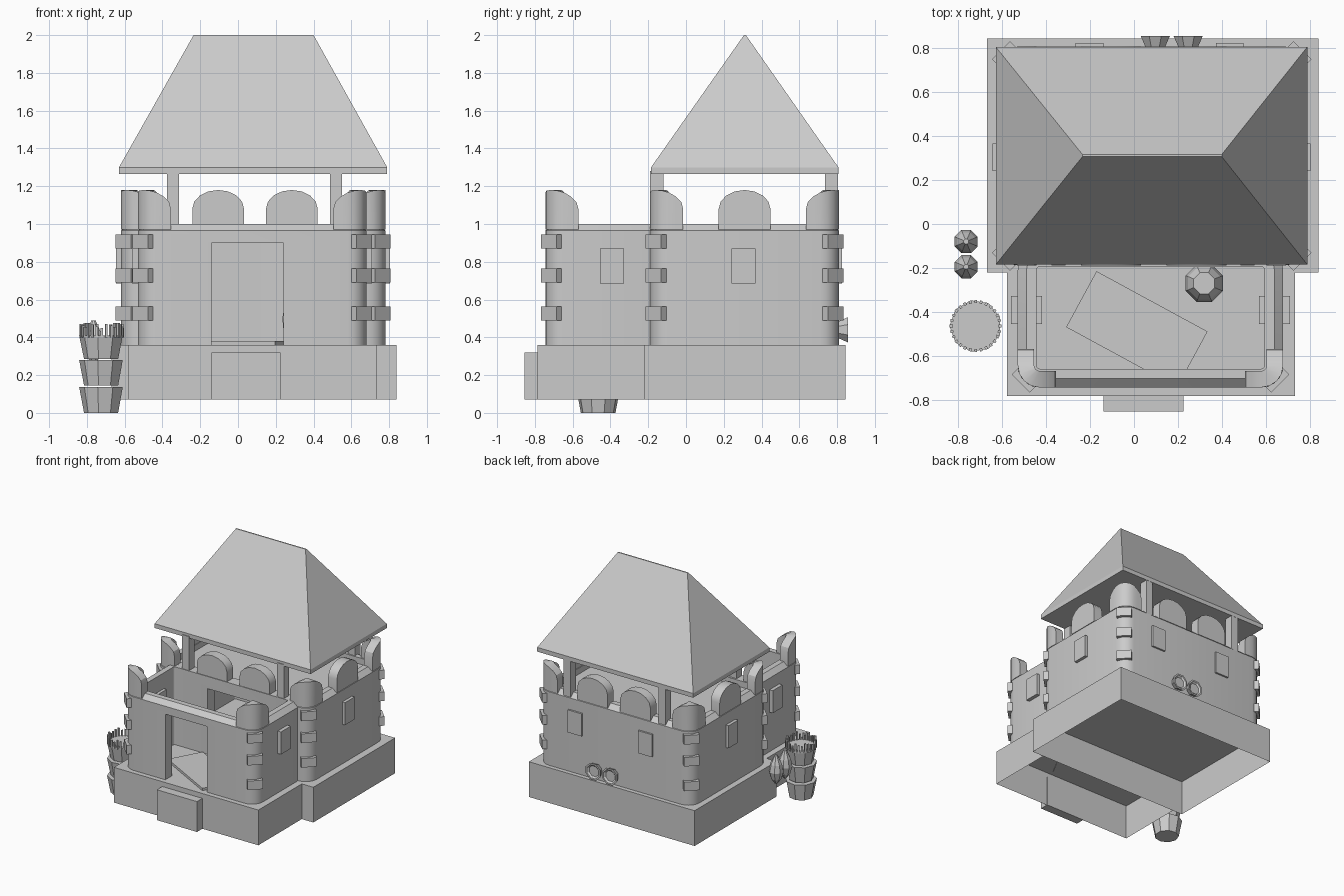
import bpy, bmesh
from math import sin, cos, pi, sqrt, radians
from mathutils import Matrix

cube = bpy.data.objects.get("Cube")
if cube:
    bpy.data.objects.remove(cube, do_unlink=True)

stone = bpy.data.materials.new("light_grey")
stone.use_nodes = True
GREY = (0.6, 0.6, 0.6, 1)
stone.diffuse_color = GREY
stone.node_tree.nodes["Principled BSDF"].inputs["Base Color"].default_value = GREY


def loft(name, loops, ring=False, caps=(True, True)):
    """Skin matching point loops; cap the ends or join them into a ring."""
    bm = bmesh.new()
    rows = [[bm.verts.new(p) for p in loop] for loop in loops]
    pairs = list(zip(rows, rows[1:]))
    if ring:
        pairs.append((rows[-1], rows[0]))
    for a, b in pairs:
        for i in range(len(a)):
            j = (i + 1) % len(a)
            bm.faces.new((a[i], a[j], b[j], b[i]))
    if not ring:
        for use, row in zip(caps, (rows[0], rows[-1])):
            if use:
                bm.faces.new(row)
    bmesh.ops.recalc_face_normals(bm, faces=bm.faces)
    mesh = bpy.data.meshes.new(name)
    bm.to_mesh(mesh)
    bm.free()
    mesh.materials.append(stone)
    obj = bpy.data.objects.new(name, mesh)
    bpy.context.collection.objects.link(obj)
    return obj


def rect(x0, x1, y0, y1, z):
    return [(x0, y0, z), (x1, y0, z), (x1, y1, z), (x0, y1, z)]


def box(name, x0, x1, y0, y1, z0, z1, **kw):
    return loft(name, [rect(x0, x1, y0, y1, z) for z in (z0, z1)], **kw)


def rounded(x0, x1, y0, y1, inset, z, r=0.1, n=5):
    """Rounded rectangle, moved inwards by inset."""
    pts = []
    for k, (cx, cy) in enumerate([(x1 - r, y1 - r), (x0 + r, y1 - r),
                                  (x0 + r, y0 + r), (x1 - r, y0 + r)]):
        for i in range(n + 1):
            a = (k + i / n) * pi / 2
            pts.append((cx + (r - inset) * cos(a), cy + (r - inset) * sin(a), z))
    return pts


def turned(name, x, y, profile, sides=8):
    """Faceted vessel from (radius, height) pairs."""
    return loft(name, [[(x + r * cos(2 * pi * (i + 0.5) / sides),
                         y + r * sin(2 * pi * (i + 0.5) / sides), z)
                        for i in range(sides)] for r, z in profile])


smooth = []
COURT = (-0.53, 0.68, -0.745, -0.11)
KEEP = (-0.62, 0.78, -0.19, 0.81)

# Hollow plinths and door step
box("keep_plinth", -0.67, 0.84, -0.22, 0.845, 0.07, 0.36, caps=(False, True))
box("court_plinth", -0.58, 0.735, -0.785, -0.22, 0.07, 0.36, caps=(False, True))
box("door_step", -0.14, 0.225, -0.855, -0.78, 0.07, 0.32)

# Walls with chamfered tops, doorways cut through both
cutter = box("doorway_cutter", -0.14, 0.24, -0.9, -0.05, 0.3, 0.9)
cutter.hide_render = True
for name, area in (("court_wall", COURT), ("keep_wall", KEEP)):
    steps = [(0, 0.36), (0, 0.965), (0.04, 1.0), (0.085, 1.0), (0.085, 0.36)]
    wall = loft(name, [rounded(*area, i, z) for i, z in steps], ring=True)
    mod = wall.modifiers.new("doorway", 'BOOLEAN')
    mod.operation = 'DIFFERENCE'
    mod.object = cutter
    mod.solver = 'EXACT'
    bpy.context.view_layer.objects.active = wall
    bpy.ops.object.modifier_apply(modifier="doorway")
    smooth.append(wall)
bpy.data.objects.remove(cutter, do_unlink=True)
box("keep_upper_floor", -0.56, 0.72, -0.13, 0.75, 0.92, 0.95)


def merlon(name, outer, inner, ts):
    """Arched battlement along a pair of matching paths."""
    loops = []
    for (ox, oy), (ix, iy), t in zip(outer, inner, ts):
        top = 1.08 + 0.1 * sqrt(max(0, 1 - t * t))
        loops.append([(ox, oy, 0.97), (ox, oy, top), (ix, iy, top), (ix, iy, 0.97)])
    smooth.append(loft(name, loops))


# Straight battlements on the keep
ts = [-cos(pi * i / 8) for i in range(9)]
half = 0.137
for label, y0, y1 in (("front", -0.19, -0.11), ("back", 0.81, 0.73)):
    for cx in (-0.105, 0.285):
        merlon(label + "_merlon", [(cx + half * t, y0) for t in ts],
               [(cx + half * t, y1) for t in ts], ts)
for x0, x1 in ((-0.62, -0.54), (0.78, 0.70)):
    merlon("side_merlon", [(x0, 0.31 + half * t) for t in ts],
           [(x1, 0.31 + half * t) for t in ts], ts)


# Corner battlements and corner stones
def bend(cx, cy, sx, sy, r):
    leads = [0.075, 0.065, 0.035]
    path = [(r, -d) for d in leads]
    path += [(r * cos(i * pi / 8), r * sin(i * pi / 8)) for i in range(5)]
    path += [(-d, r) for d in reversed(leads)]
    return [(cx + sx * u, cy + sy * v) for u, v in path]


def corner(x, y, sx, sy):
    cx, cy = x - sx * 0.1, y - sy * 0.1
    bend_ts = [-1, -0.93, -0.75, -0.5, -0.25, 0, 0.25, 0.5, 0.75, 0.93, 1]
    merlon("corner_merlon", bend(cx, cy, sx, sy, 0.1), bend(cx, cy, sx, sy, 0.025), bend_ts)
    for z in (0.525, 0.728, 0.908):
        quoin = box("corner_stone", -0.02, 0.02, -0.058, 0.058, -0.037, 0.037)
        quoin.data.transform(Matrix.Translation((x - sx * 0.027, y - sy * 0.032, z))
                             @ Matrix.Rotation(sx * sy * pi / 4, 4, 'Z'))


for x, sx in ((-0.53, -1), (0.68, 1)):
    corner(x, -0.745, sx, -1)
for x, sx in ((-0.62, -1), (0.78, 1)):
    for y, sy in ((-0.19, -1), (0.81, 1)):
        corner(x, y, sx, sy)

# Window blocks through the walls
for x0, x1, y in ((-0.56, -0.42, -0.392), (0.57, 0.71, -0.392),
                  (-0.645, -0.51, 0.305), (0.67, 0.805, 0.305)):
    box("side_window", x0, x1, y - 0.063, y + 0.063, 0.685, 0.87)
for x in (-0.203, 0.437):
    box("back_window", x - 0.063, x + 0.063, 0.70, 0.825, 0.685, 0.87)

# Hip roof on four posts
for x in (-0.345, 0.518):
    for y in (-0.155, 0.77):
        box("roof_post", x - 0.032, x + 0.032, y - 0.035, y + 0.035, 0.95, 1.28)
loft("roof", [rect(-0.63, 0.79, -0.185, 0.807, 1.265),
              rect(-0.63, 0.79, -0.185, 0.807, 1.3),
              rect(-0.235, 0.4, 0.307, 0.317, 2.0)])

# Courtyard mat and barrel
mat = box("floor_mat", -0.288, 0.288, -0.145, 0.145, 0.355, 0.38)
mat.data.transform(Matrix.Translation((0.013, -0.48, 0)) @ Matrix.Rotation(radians(-28.5), 4, 'Z'))
turned("court_barrel", 0.32, -0.27,
       [(0.06, 0.36), (0.085, 0.43), (0.092, 0.5), (0.08, 0.57), (0.052, 0.62)])

# Hanging jars beside the plinth
for y in (-0.08, -0.195):
    turned("hanging_jar", -0.765, y,
           [(0.012, 0.26), (0.04, 0.30), (0.057, 0.36), (0.045, 0.42), (0.012, 0.49)])

# Cups set in the back wall
for x in (0.097, 0.247):
    cup = turned("wall_cup", 0, 0, [(0.045, 0), (0.072, 0.057), (0.058, 0.057), (0.045, 0.045)])
    cup.data.transform(Matrix.Translation((x, 0.80, 0.44)) @ Matrix.Rotation(-pi / 2, 4, 'X'))

# Stacked tubs with a ragged rim
BX, BY = -0.722, -0.465
for z0, z1 in ((0, 0.137), (0.145, 0.28), (0.285, 0.41)):
    turned("tub", BX, BY, [(0.093, z0), (0.119, z1)], sides=9)
for i in range(28):
    spike = box("tub_spike", -0.007, 0.007, -0.006, 0.006, 0.40, 0.45 + 0.03 * (i * 5 % 7) / 7)
    spike.data.transform(Matrix.Translation((BX, BY, 0)) @ Matrix.Rotation(2 * pi * i / 28, 4, 'Z')
                         @ Matrix.Translation((0.111, 0, 0)))

# Smooth the curved stonework
bpy.ops.object.select_all(action='DESELECT')
for obj in smooth:
    obj.select_set(True)
bpy.context.view_layer.objects.active = smooth[0]
bpy.ops.object.shade_smooth_by_angle(angle=radians(30))
bpy.ops.object.select_all(action='DESELECT')
